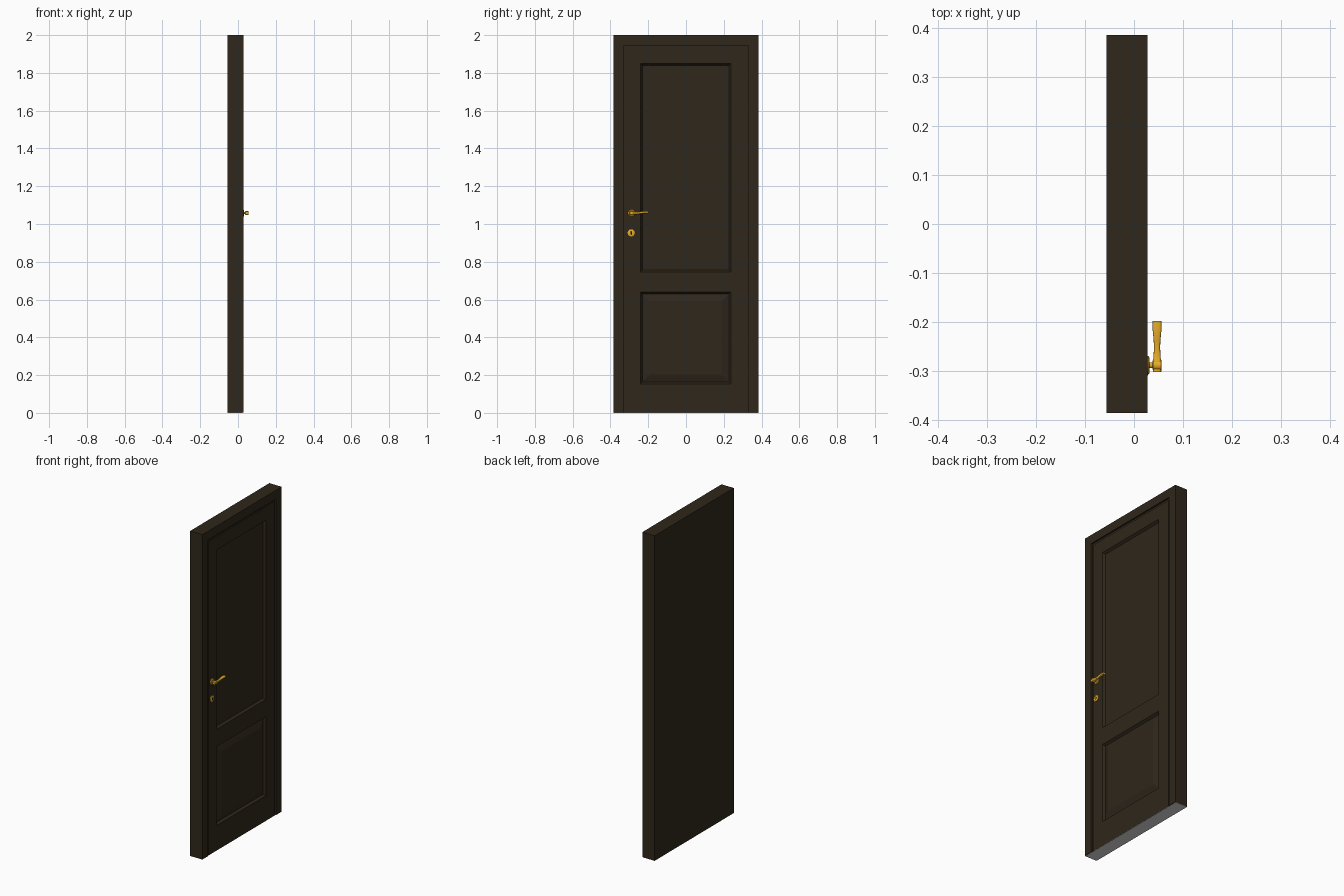
import bpy, bmesh, math

if "Cube" in bpy.data.objects:
    bpy.data.objects.remove(bpy.data.objects["Cube"])


def material(name, rgb):
    m = bpy.data.materials.new(name)
    m.diffuse_color = (*rgb, 1)
    m.use_nodes = True
    m.node_tree.nodes["Principled BSDF"].inputs["Base Color"].default_value = m.diffuse_color
    return m


WOOD = material("dark_wood", (0.029, 0.020, 0.011))
GOLD = material("gold_metal", (0.90, 0.47, 0.025))
GREY = material("grey_sill", (0.7, 0.7, 0.7))
BLACK = material("keyhole_black", (0.01, 0.008, 0.005))


def finish(name, bm, mat, smooth=False):
    bmesh.ops.recalc_face_normals(bm, faces=bm.faces)
    me = bpy.data.meshes.new(name)
    bm.to_mesh(me)
    bm.free()
    ob = bpy.data.objects.new(name, me)
    bpy.context.collection.objects.link(ob)
    me.materials.append(mat)
    if smooth:
        bpy.ops.object.select_all(action='DESELECT')
        ob.select_set(True)
        bpy.context.view_layer.objects.active = ob
        bpy.ops.object.shade_smooth_by_angle(angle=math.radians(35))
    return ob


def box(name, x0, x1, y0, y1, z0, z1, mat=WOOD):
    bm = bmesh.new()
    bmesh.ops.create_cube(bm, size=1)
    for v in bm.verts:
        v.co.x = x0 if v.co.x < 0 else x1
        v.co.y = y0 if v.co.y < 0 else y1
        v.co.z = z0 if v.co.z < 0 else z1
    return finish(name, bm, mat)


def loft(name, rings, mat, smooth=False):
    """Skin a list of closed point rings and cap the ends."""
    bm = bmesh.new()
    vr = [[bm.verts.new(p) for p in r] for r in rings]
    n = len(vr[0])
    for a, b in zip(vr, vr[1:]):
        for i in range(n):
            j = (i + 1) % n
            bm.faces.new((a[i], a[j], b[j], b[i]))
    bm.faces.new(vr[-1])
    bm.faces.new(vr[0])
    return finish(name, bm, mat, smooth)


def panel(name, y0, y1, z0, z1, profile):
    """Rectangular moulding: profile is (inset, x) pairs from edge to field."""
    rings = [[(x, y0 + d, z0 + d), (x, y1 - d, z0 + d),
              (x, y1 - d, z1 - d), (x, y0 + d, z1 - d)] for d, x in profile]
    return loft(name, rings, WOOD)


def turned(name, y, z, profile, mat=GOLD, n=20, sy=1.0):
    """Round part along x: profile is (x, radius) pairs."""
    rings = [[(x, y + sy * r * math.cos(2 * math.pi * i / n), z + r * math.sin(2 * math.pi * i / n))
              for i in range(n)] for x, r in profile]
    return loft(name, rings, mat, smooth=True)


BACK, FRONT, LEAF = -0.056, 0.028, 0.024
S = 0.0012  # sill plate thickness

# Door body and sill
box("door_body", BACK, 0.0, -0.385, 0.385, S, 2.0)
box("bottom_sill", BACK, LEAF, -0.385, 0.385, 0.0, S, GREY)

# Frame: outer jambs and head, with a lower inner rebate
for side, s in (("left", -1), ("right", 1)):
    a, b = sorted((s * 0.331, s * 0.385))
    box(side + "_jamb", 0.0, FRONT, a, b, S, 2.0)
    a, b = sorted((s * 0.321, s * 0.331))
    box(side + "_rebate", 0.0, 0.018, a, b, S, 1.946)
box("frame_head", 0.0, FRONT, -0.331, 0.331, 1.946, 2.0)
box("head_rebate", 0.0, 0.018, -0.321, 0.321, 1.932, 1.946)

# Door leaf: stiles and rails around the two panels
Y0, Y1 = -0.241, 0.237
box("left_stile", 0.0, LEAF, -0.321, Y0, S, 1.932)
box("right_stile", 0.0, LEAF, Y1, 0.321, S, 1.932)
for name, a, b in (("bottom_rail", S, 0.154), ("lock_rail", 0.64, 0.746), ("top_rail", 1.85, 1.932)):
    box(name, 0.0, LEAF, Y0, Y1, a, b)

# Panels: moulded edge, flat upper field, raised lower field
edge = [(0, 0.0), (0, LEAF), (0.010, 0.010)]
panel("upper_panel", Y0, Y1, 0.746, 1.85, edge)
panel("lower_panel", Y0, Y1, 0.154, 0.64, edge + [(0.048, 0.023)])

# Handle rose and stem
HY, HZ = -0.288, 1.058
turned("handle_rose", HY, HZ, [(0.02, 0.019), (0.029, 0.019), (0.032, 0.015)])
turned("handle_stem", HY, HZ, [(0.03, 0.006), (0.038, 0.006), (0.039, 0.011),
                               (0.055, 0.011), (0.0565, 0.009)])

# Lever: (y, half width in x, half height, z)
sections = [(-0.302, 0.0085, 0.008, 1.058), (-0.281, 0.0095, 0.009, 1.058),
            (-0.274, 0.0075, 0.007, 1.058), (-0.252, 0.0062, 0.006, 1.058),
            (-0.236, 0.007, 0.006, 1.061), (-0.216, 0.009, 0.006, 1.063),
            (-0.198, 0.009, 0.006, 1.062)]


def squarish(a):
    return math.copysign(abs(a) ** 0.6, a)


N = 16
loft("lever", [[(0.047 + w * squarish(math.cos(2 * math.pi * i / N)), y,
                 z + h * squarish(math.sin(2 * math.pi * i / N)))
                for i in range(N)] for y, w, h, z in sections], GOLD, smooth=True)

# Key plate with a tall keyhole
KY, KZ = HY - 0.002, 0.953
turned("key_plate", KY, KZ, [(0.02, 0.019), (0.028, 0.019), (0.029, 0.017)])
turned("keyhole", KY, KZ, [(0.027, 0.011), (0.0293, 0.011)], BLACK, 12, 0.4)
